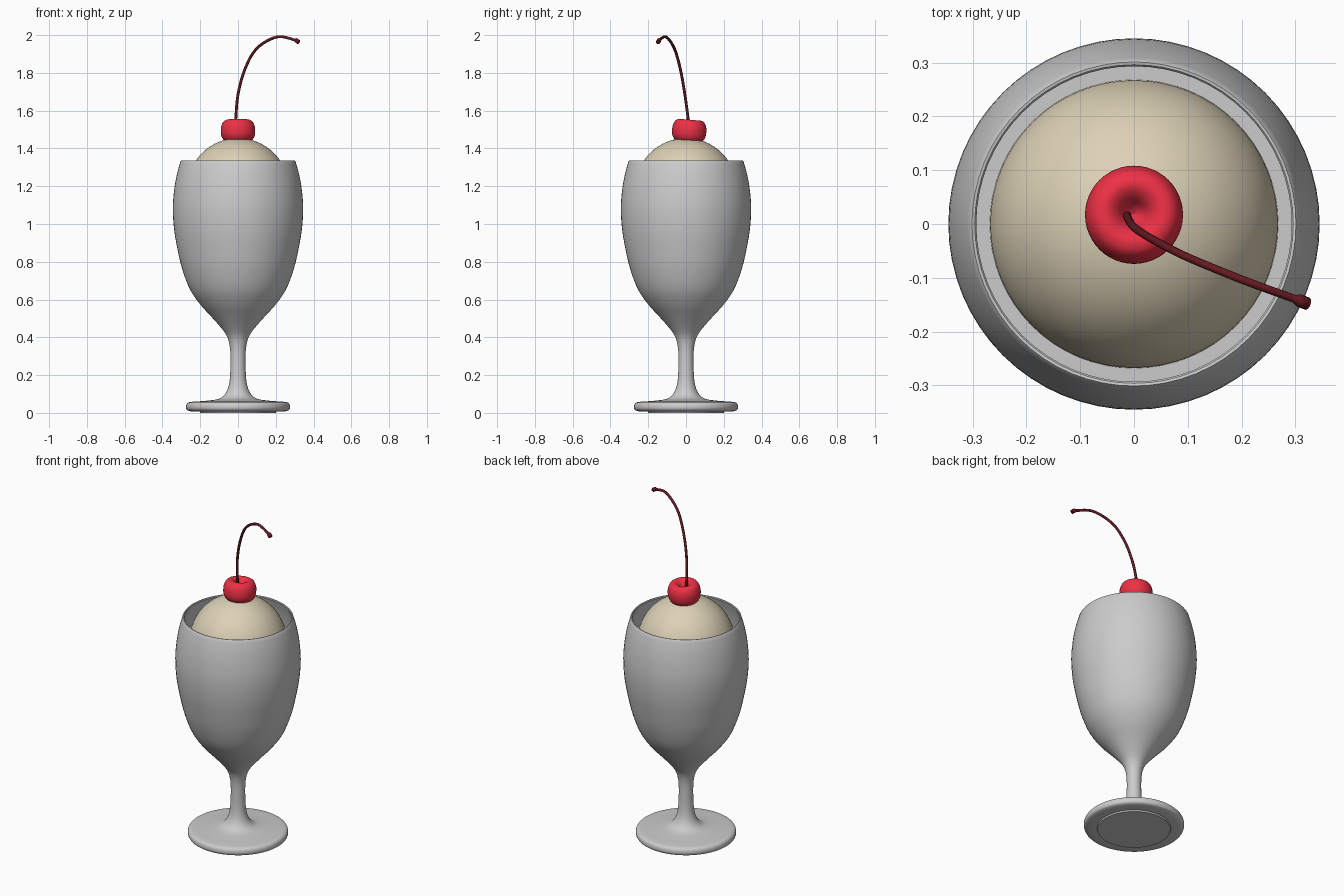
import bpy, bmesh, math
from mathutils import Vector

if "Cube" in bpy.data.objects:
    bpy.data.objects.remove(bpy.data.objects["Cube"])


def material(name, rgb):
    m = bpy.data.materials.new(name)
    m.diffuse_color = (*rgb, 1)
    m.use_nodes = True
    m.node_tree.nodes["Principled BSDF"].inputs["Base Color"].default_value = m.diffuse_color
    return m


def smooth_path(pts, n=4):
    """Catmull-Rom through the points."""
    p = [Vector(q) for q in pts]
    p = [2 * p[0] - p[1]] + p + [2 * p[-1] - p[-2]]
    out = []
    for a, b, c, d in zip(p, p[1:], p[2:], p[3:]):
        for i in range(n):
            t = i / n
            out.append(0.5 * (2 * b + (c - a) * t + (2 * a - 5 * b + 4 * c - d) * t**2
                              + (3 * b - a - 3 * c + d) * t**3))
    return out + [p[-2]]


def lathe(name, profile, mat=None, segments=64, angle=40):
    bm = bmesh.new()
    verts = [bm.verts.new((max(r, 0), 0, z)) for r, z in profile]
    edges = [bm.edges.new(e) for e in zip(verts, verts[1:])]
    bmesh.ops.spin(bm, geom=verts + edges, cent=(0, 0, 0), axis=(0, 0, 1),
                   angle=math.tau, steps=segments, use_duplicate=False)
    bmesh.ops.remove_doubles(bm, verts=bm.verts, dist=0.0002)
    bmesh.ops.recalc_face_normals(bm, faces=bm.faces)
    me = bpy.data.meshes.new(name)
    bm.to_mesh(me)
    bm.free()
    ob = bpy.data.objects.new(name, me)
    bpy.context.collection.objects.link(ob)
    if mat:
        me.materials.append(mat)
    select(ob)
    bpy.ops.object.shade_smooth_by_angle(angle=math.radians(angle))
    return ob


def select(ob):
    bpy.ops.object.select_all(action='DESELECT')
    ob.select_set(True)
    bpy.context.view_layer.objects.active = ob


cream = material("cream", (0.72, 0.64, 0.47))
red = material("cherry_red", (0.85, 0.03, 0.06))
dark_red = material("stem_red", (0.13, 0.01, 0.015))

# Footed glass: foot, stem, bowl, rim, inner wall
foot = [(0, 0), (0.2, 0), (0.203, 0.008)]
outer = smooth_path([(0.25, 0.008), (0.27, 0.015), (0.276, 0.032), (0.268, 0.052), (0.24, 0.059),
                     (0.17, 0.064), (0.1, 0.075), (0.065, 0.105), (0.046, 0.16), (0.04, 0.25),
                     (0.042, 0.34), (0.056, 0.4), (0.085, 0.445), (0.14, 0.508), (0.2, 0.574),
                     (0.255, 0.655), (0.295, 0.76), (0.32, 0.865), (0.338, 0.97), (0.345, 1.08),
                     (0.338, 1.18), (0.323, 1.265), (0.305, 1.33)])
bowl = [(r - 0.012, z) for r, z in outer if z > 0.5]
inner = bowl[::-1] + [(0.06, 0.47), (0, 0.45)]
lathe("glass", foot + [tuple(p) for p in outer] + [(0.301, 1.335), (0.296, 1.334)] + inner)

# Drink filling the bowl
LEVEL = 1.19
fill = [(r - 0.002, z) for r, z in bowl if z < LEVEL - 0.01]
lathe("drink", [(0, 0.47)] + fill + [(0.322, LEVEL), (0, LEVEL)])

# Scoop of ice cream
R = 0.268
dome = [(R * math.cos(a), 1.187 + R * math.sin(a))
        for a in (math.pi * (i / 32 - 0.5) for i in range(33))]
lathe("ice_cream", dome, cream)

# Cherry with a dimple
cherry = lathe("cherry", smooth_path(
    [(0, 0.01), (0.015, 0.022), (0.032, 0.047), (0.053, 0.059), (0.075, 0.051), (0.088, 0.026),
     (0.091, -0.003), (0.086, -0.032), (0.068, -0.055), (0.035, -0.066), (0, -0.068)]),
    red, 48, 80)
cherry.location = (0, 0.017, 1.493)
cherry.rotation_euler.x = math.radians(-5)

# Curved stalk with a thicker tip
path = smooth_path([(-0.012, 0.017, 1.49), (-0.012, 0.012, 1.55), (0.0, -0.006, 1.685),
                    (0.037, -0.03, 1.82), (0.1, -0.062, 1.93), (0.205, -0.105, 1.99),
                    (0.298, -0.139, 1.975), (0.322, -0.148, 1.962)], 6)
cu = bpy.data.curves.new("cherry_stem", 'CURVE')
cu.dimensions = '3D'
cu.bevel_depth = 0.0075
cu.bevel_resolution = 3
cu.use_fill_caps = True
sp = cu.splines.new('POLY')
sp.points.add(len(path) - 1)
for i, (pt, q) in enumerate(zip(sp.points, path)):
    pt.co = (*q, 1)
    pt.radius = 1.6 if i >= len(path) - 6 else 1
cu.materials.append(dark_red)
stem = bpy.data.objects.new("cherry_stem", cu)
bpy.context.collection.objects.link(stem)
select(stem)
bpy.ops.object.convert(target='MESH')
bpy.ops.object.shade_smooth_by_angle(angle=math.radians(40))
